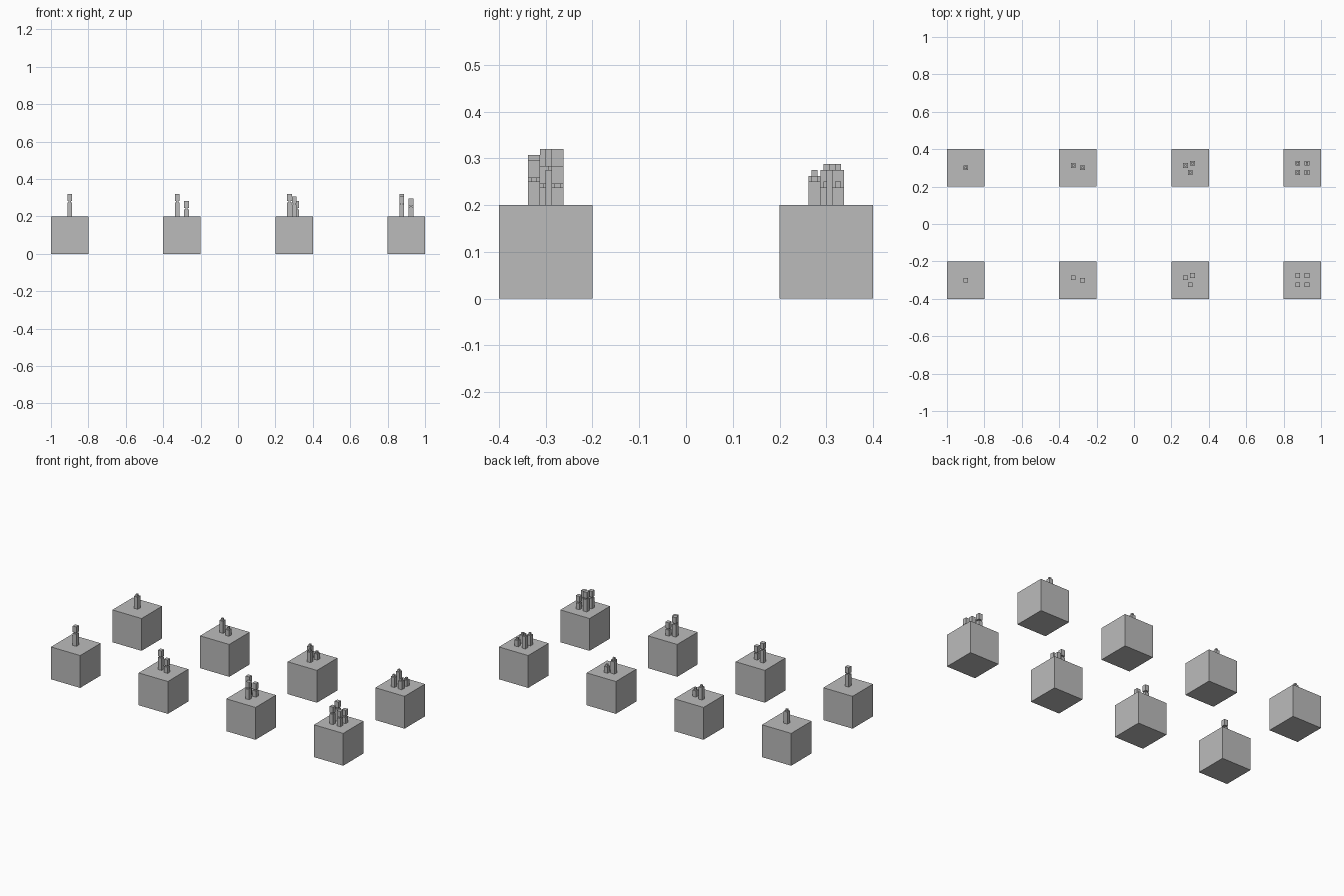
import bpy

if "Cube" in bpy.data.objects:
    bpy.data.objects.remove(bpy.data.objects["Cube"])

PX = 0.0125  # one model pixel; blocks are 16 pixels wide

mat = bpy.data.materials.new("plain grey")
mat.diffuse_color = (0.5, 0.5, 0.5, 1)
mat.use_nodes = True
mat.node_tree.nodes["Principled BSDF"].inputs["Base Color"].default_value = mat.diffuse_color


def box(name, x, y, z0, z1, width):
    bpy.ops.mesh.primitive_cube_add(size=1, location=(x, y, (z0 + z1) / 2))
    ob = bpy.context.object
    ob.name = name
    ob.scale = (width, width, z1 - z0)
    bpy.ops.object.transform_apply(location=False, rotation=False, scale=True)
    ob.data.materials.append(mat)


def candle(x, y, height, lit):
    top = 0.2 + height * PX
    box("candle_body", x, y, 0.2, top, 2 * PX)
    box("candle_wick", x, y, top, top + PX, PX)
    if lit:
        box("candle_flame", x, y, top + 0.0075, top + 0.045, 2 * PX)


# Candle layouts per block: x and y offset and height, in pixels
layouts = [
    [(0, 0, 6)],
    [(-2, 1, 6), (2, 0, 3)],
    [(-2, 1, 6), (1, 2, 3), (0, -2, 5)],
    [(-2, 2, 6), (2, 2, 3), (-2, -2, 5), (2, -2, 4)],
]

# Front row is lit, back row is unlit
for row_y, lit in ((-0.3, True), (0.3, False)):
    for i, layout in enumerate(layouts):
        bx = -0.9 + 0.6 * i
        box("base_block", bx, row_y, 0, 0.2, 0.2)
        for dx, dy, h in layout:
            candle(bx + dx * PX, row_y + dy * PX, h, lit)
